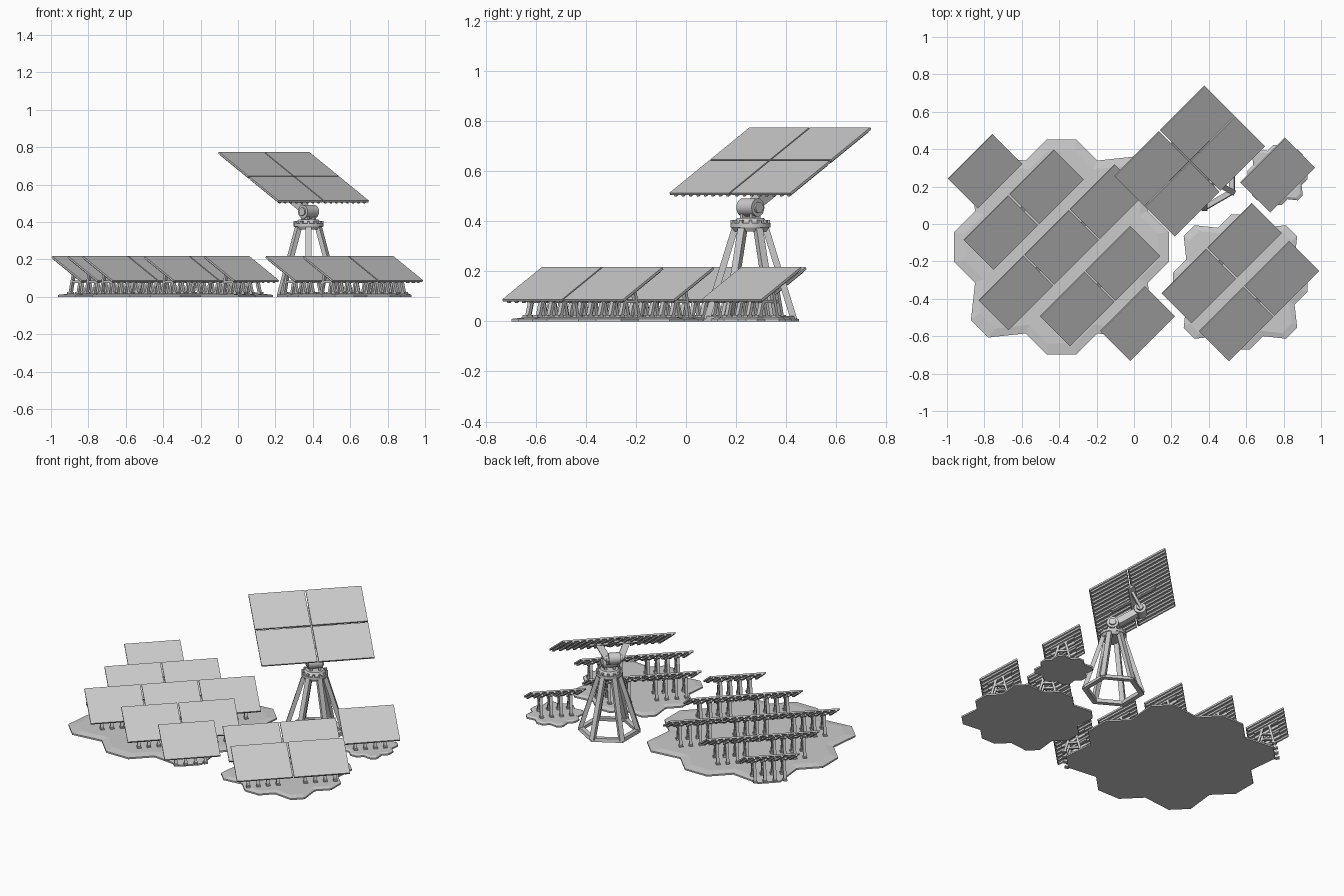
import bpy, bmesh, math
from mathutils import Matrix, Vector

if "Cube" in bpy.data.objects:
    bpy.data.objects.remove(bpy.data.objects["Cube"])

S = Matrix.Diagonal
T = Matrix.Translation
TURN = Matrix.Rotation(math.radians(45), 4, 'Z')   # local x = along a row, local y = up the slope
TILT = Matrix.Rotation(math.radians(30), 4, 'X')
W, D = 0.337, 0.257                                # one panel
PITCH_U, PITCH_V = 0.345, 0.266


def box(bm, M, size, at=(0, 0, 0)):
    bmesh.ops.create_cube(bm, size=1, matrix=M @ T(at) @ S((*size, 1)))


def beam(bm, M, a, b, wx, wy, up='Y'):
    a, b = Vector(a), Vector(b)
    d = b - a
    rot = d.to_track_quat('Z', up).to_matrix().to_4x4()
    bmesh.ops.create_cube(bm, size=1, matrix=M @ T((a + b) / 2) @ rot @ S((wx, wy, d.length, 1)))


def cyl(bm, M, r1, r2, h, seg=24):
    bmesh.ops.create_cone(bm, cap_ends=True, segments=seg, radius1=r1, radius2=r2, depth=h, matrix=M)


def finish(bm, name, smooth=False):
    me = bpy.data.meshes.new(name)
    bmesh.ops.recalc_face_normals(bm, faces=bm.faces)
    bm.to_mesh(me)
    bm.free()
    ob = bpy.data.objects.new(name, me)
    bpy.context.collection.objects.link(ob)
    if smooth:
        bpy.context.view_layer.objects.active = ob
        ob.select_set(True)
        bpy.ops.object.shade_smooth_by_angle(angle=math.radians(35))
        ob.select_set(False)
    return ob


def panel(bm, M):
    # slab, with ribs running up the slope on the underside
    box(bm, M, (W, D, 0.010))
    for i in range(8):
        box(bm, M, (0.014, D * 0.96, 0.010), ((i - 3.5) * 0.042, 0, -0.009))


def a_frames(bm, M, h):
    # four narrow trestles under one panel
    for x in (-0.09, -0.03, 0.03, 0.09):
        for s in (-1, 1):
            top = h - 0.012 + s * 0.018 * 0.577
            beam(bm, M, (x, s * 0.05, 0.012), (x, s * 0.018, top), 0.018, 0.014)
            box(bm, M, (0.024, 0.03, 0.010), (x, s * 0.05, 0.02))
        box(bm, M, (0.016, 0.06, 0.012), (x, 0, 0.08))
        beam(bm, M, (x, -0.07, h - 0.058), (x, 0.07, h + 0.022), 0.016, 0.014)


def pad(name, x, y, k):
    # thin eight-lobed ground slab with a bevelled rim
    bm = bmesh.new()
    pts = []
    for i in range(8):
        a = i * math.pi / 4
        r = 0.574 if i % 2 == 0 else 0.618
        hw = 0.08 if i % 2 == 0 else 0.066
        for p in ((r, -hw), (r, hw)):
            pts.append(Matrix.Rotation(a, 2) @ Vector(p))
        b = a + math.pi / 8
        pts.append(Vector((math.cos(b), math.sin(b))) * 0.5)
    rings = []
    for f, z in ((1, 0), (1, 0.010), (0.9, 0.017)):
        rings.append([bm.verts.new((x + p.x * k * f, y + p.y * k * f, z)) for p in pts])
    n = len(pts)
    for lo, hi in zip(rings, rings[1:]):
        for i in range(n):
            bm.faces.new((lo[i], lo[(i + 1) % n], hi[(i + 1) % n], hi[i]))
    bm.faces.new(rings[0][::-1])
    bm.faces.new(rings[-1])
    finish(bm, name)


pad("large_ground_pad", -0.388, -0.123, 1.0)
pad("medium_ground_pad", 0.569, -0.31, 0.627)
pad("small_ground_pad", 0.767, 0.262, 0.28)

# Low panel rows: centre x, centre y, number of panels
rows = [(-0.797, 0.282, 1), (-0.590, 0.077, 2), (-0.388, -0.124, 3), (-0.182, -0.332, 2),
        (0.019, -0.532, 1), (0.468, -0.209, 2), (0.668, -0.412, 2), (0.767, 0.262, 1)]
H = 0.148
for i, (x, y, n) in enumerate(rows):
    bp, bf = bmesh.new(), bmesh.new()
    M = T((x, y, 0)) @ TURN
    for j in range(n):
        P = M @ T(((j - (n - 1) / 2) * PITCH_U, 0, 0))
        panel(bp, P @ T((0, 0, H)) @ TILT)
        a_frames(bf, P, H)
    if n > 1:   # rail bridging the joints
        box(bp, M @ T((0, 0, H)) @ TILT, (PITCH_U * (n - 1), 0.03, 0.008), (0, 0, -0.012))
    finish(bp, f"low_panel_row_{i + 1}")
    finish(bf, f"row_supports_{i + 1}")

# Tower: hexagonal ring foot and six leaning legs
TX, TY = 0.377, 0.257
C = T((TX, TY, 0))
bm = bmesh.new()
R0, R1, ZT = 0.174, 0.062, 0.37
for i in range(6):
    A = C @ Matrix.Rotation(math.radians(30 + 60 * i), 4, 'Z')
    beam(bm, A, (R0, 0, 0.008), (R1, 0, ZT), 0.030, 0.026)
finish(bm, "tower_legs")
bm = bmesh.new()
corners = [(r, z) for r, z in ((0.188, 0), (0.183, 0.022), (0.152, 0.022), (0.155, 0))]
loops = []
for i in range(6):
    a = math.radians(30 + 60 * i)
    loops.append([bm.verts.new((TX + r * math.cos(a), TY + r * math.sin(a), z)) for r, z in corners])
for i in range(6):
    p, q = loops[i], loops[(i + 1) % 6]
    for k in range(4):
        bm.faces.new((p[k], q[k], q[(k + 1) % 4], p[(k + 1) % 4]))
finish(bm, "tower_foot_ring")

# Turntable on the tower top
bm = bmesh.new()
cyl(bm, C @ T((0, 0, 0.368)), 0.066, 0.076, 0.016)
cyl(bm, C @ T((0, 0, 0.384)), 0.080, 0.080, 0.016)
cyl(bm, C @ T((0, 0, 0.402)), 0.070, 0.054, 0.020)
for i in range(12):
    box(bm, C @ Matrix.Rotation(i * math.pi / 6, 4, 'Z'), (0.014, 0.012, 0.014), (0.072, 0, 0.398))
finish(bm, "turntable", True)

# Lower and upper hinges joined by an arm parallel to the panel
L = C @ TURN
low, high = Vector((0, 0, 0.455)), Vector((0, 0.163, 0.55))
AX = Matrix.Rotation(math.pi / 2, 4, 'Y')
bm = bmesh.new()
for s in (-1, 1):
    beam(bm, L, (s * 0.026, 0, 0.40), (s * 0.026, 0, 0.46), 0.014, 0.05)
cyl(bm, L @ T(low) @ AX, 0.036, 0.036, 0.086)
cyl(bm, L @ T(low) @ AX, 0.022, 0.022, 0.104)
cyl(bm, L @ T(high) @ AX, 0.036, 0.036, 0.070)
cyl(bm, L @ T(high) @ AX, 0.020, 0.020, 0.100)
finish(bm, "hinge_drums", True)
bm = bmesh.new()
beam(bm, L, low, high, 0.046, 0.042)
finish(bm, "tilt_arm")

# Large tracking panel of four plates, with its V-shaped mount
P = L @ T((0, 0.113, 0.640)) @ TILT
bm = bmesh.new()
for s in (-1, 1):
    for t in (-1, 1):
        panel(bm, P @ T((s * PITCH_U / 2, t * PITCH_V / 2, 0)))
finish(bm, "tracking_panel")
bm = bmesh.new()
for s in (-1, 1):
    beam(bm, P, (s * 0.038, 0, -0.105), (s * 0.085, 0, -0.012), 0.016, 0.04)
box(bm, P, (0.30, 0.045, 0.012), (0, 0, -0.014))
box(bm, P, (0.03, 0.30, 0.012), (0, 0, -0.014))
finish(bm, "panel_mount")
